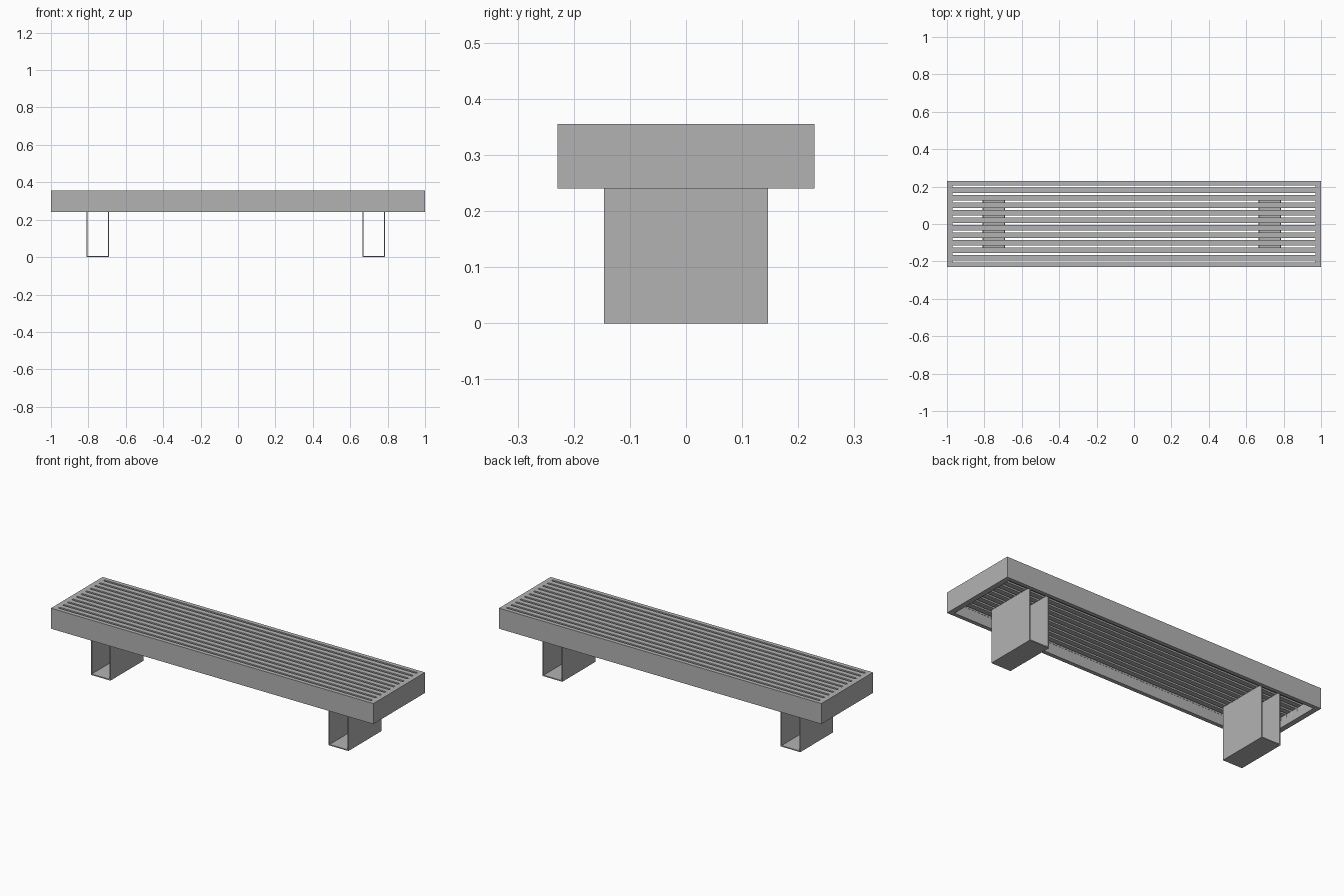
import bpy, bmesh
from mathutils import Matrix, Vector

cube = bpy.data.objects.get("Cube")
if cube:
    bpy.data.objects.remove(cube)

grey = bpy.data.materials.new("grey metal")
grey.use_nodes = True
colour = (0.45, 0.45, 0.45, 1)
grey.diffuse_color = colour
grey.node_tree.nodes["Principled BSDF"].inputs["Base Color"].default_value = colour


def make_object(name, bm):
    bmesh.ops.recalc_face_normals(bm, faces=bm.faces)
    mesh = bpy.data.meshes.new(name)
    bm.to_mesh(mesh)
    bm.free()
    mesh.materials.append(grey)
    obj = bpy.data.objects.new(name, mesh)
    bpy.context.collection.objects.link(obj)
    return obj


def add_prism(bm, points, along):
    """Extrude a closed outline along a vector."""
    face = bm.faces.new([bm.verts.new(p) for p in points])
    ext = bmesh.ops.extrude_face_region(bm, geom=[face])["geom"]
    bmesh.ops.translate(bm, vec=along, verts=[v for v in ext if isinstance(v, bmesh.types.BMVert)])


def box(name, x, y, z0, z1):
    bm = bmesh.new()
    add_prism(bm, [(-x, -y, z0), (x, -y, z0), (x, y, z0), (-x, y, z0)], Vector((0, 0, z1 - z0)))
    return make_object(name, bm)


def cut(target, cutter):
    cutter.hide_render = True
    mod = target.modifiers.new("cut", "BOOLEAN")
    mod.operation, mod.solver, mod.object = "DIFFERENCE", "EXACT", cutter
    bpy.context.view_layer.objects.active = target
    bpy.ops.object.modifier_apply(modifier=mod.name)
    bpy.data.objects.remove(cutter)


# Seat: a slab hollowed from below, with long slots through the top
TOP, BOTTOM, UNDERSIDE = 0.355, 0.24, 0.298
seat = box("seat", 1, 0.229, BOTTOM, TOP)
cut(seat, box("hollow_cutter", 0.97, 0.207, BOTTOM - 0.1, UNDERSIDE))

# Slots with rounded ends
bm = bmesh.new()
half_length, r = 0.972, 0.006
for i in range(-5, 6):
    y = i * 0.04
    outline = []
    for side in (1, -1):
        for step in range(5):
            arm = Matrix.Rotation((step - 2) * 0.7854, 3, "Z") @ Vector((r, 0, 0))
            outline.append(((half_length - r + arm.x) * side, y + arm.y * side, UNDERSIDE - 0.02))
    add_prism(bm, outline, Vector((0, 0, 0.2)))
cut(seat, make_object("slot_cutter", bm))

# Legs: open-ended channels of thin plate
t, w, d = 0.006, 0.061, 0.146
profile = [(-w, 0), (w, 0), (w, UNDERSIDE), (w - t, UNDERSIDE), (w - t, t),
           (t - w, t), (t - w, UNDERSIDE), (-w, UNDERSIDE)]
for name, x in (("right_leg", -0.75), ("left_leg", 0.726)):
    bm = bmesh.new()
    add_prism(bm, [(x + px, -d, z) for px, z in profile], Vector((0, 2 * d, 0)))
    make_object(name, bm)
